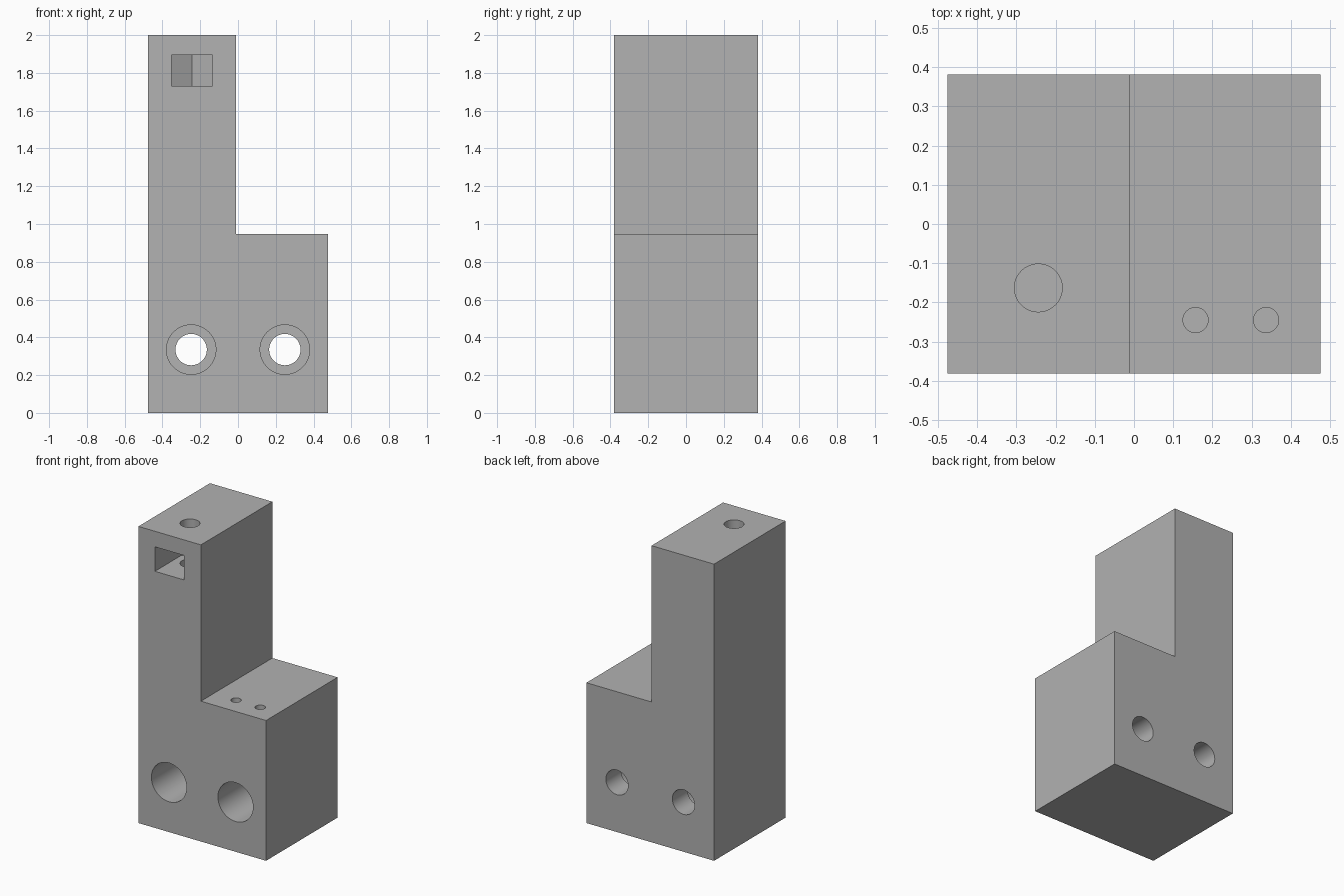
import bpy
import bmesh
import math
from mathutils import Matrix, Vector

cube = bpy.data.objects.get("Cube")
if cube:
    bpy.data.objects.remove(cube, do_unlink=True)

# One plain grey for the whole block
GREY = (0.445, 0.445, 0.445, 1.0)
grey = bpy.data.materials.new("plain grey")
grey.diffuse_color = GREY
grey.use_nodes = True
grey.node_tree.nodes["Principled BSDF"].inputs["Base Color"].default_value = GREY


def add_object(name, bm):
    bmesh.ops.recalc_face_normals(bm, faces=bm.faces)
    mesh = bpy.data.meshes.new(name)
    bm.to_mesh(mesh)
    bm.free()
    mesh.materials.append(grey)
    obj = bpy.data.objects.new(name, mesh)
    bpy.context.collection.objects.link(obj)
    return obj


def extrude_profile(name, points, direction):
    """Solid made by sweeping a closed outline along a straight direction."""
    bm = bmesh.new()
    face = bm.faces.new([bm.verts.new(p) for p in points])
    swept = bmesh.ops.extrude_face_region(bm, geom=[face], use_keep_orig=True)
    verts = [g for g in swept["geom"] if isinstance(g, bmesh.types.BMVert)]
    bmesh.ops.translate(bm, verts=verts, vec=direction)
    return add_object(name, bm)


def drill(name, radius, start, end):
    """Round cutter running between two points."""
    start, end = Vector(start), Vector(end)
    axis = end - start
    turn = axis.to_track_quat("Z", "Y").to_matrix().to_4x4()
    bm = bmesh.new()
    bmesh.ops.create_cone(bm, cap_ends=True, segments=64, radius1=radius,
                          radius2=radius, depth=axis.length,
                          matrix=Matrix.Translation((start + end) / 2) @ turn)
    return add_object(name, bm)


# Stepped block: an L outline swept from front to back
W, D, H = 0.476, 0.381, 2.0
STEP_X, STEP_Z = -0.01, 0.946
outline = [(-W, 0), (W, 0), (W, STEP_Z), (STEP_X, STEP_Z), (STEP_X, H), (-W, H)]
block = extrude_profile("stepped_block", [(x, -D, z) for x, z in outline], (0, 2 * D, 0))

cutters = []

# Counterbored mounting holes through the base
for side, x in (("right", -0.248), ("left", 0.248)):
    z = 0.335
    cutters.append(drill(side + "_mounting_bore", 0.083, (x, -D - 0.1, z), (x, D + 0.1, z)))
    cutters.append(drill(side + "_counterbore", 0.131, (x, -D - 0.1, z), (x, D - 0.16, z)))

# Nut slot: straight sides ending in the two back faces of a hexagon
cx, cy, half = -0.244, -0.163, 0.109
side_y = cy + half * math.tan(math.pi / 6)
tip_y = cy + half / math.cos(math.pi / 6)
slot = [(cx - half, -D - 0.1), (cx + half, -D - 0.1), (cx + half, side_y),
        (cx, tip_y), (cx - half, side_y)]
cutters.append(extrude_profile("nut_slot", [(x, y, 1.73) for x, y in slot], (0, 0, 0.165)))

# Screw hole from the top, passing through the nut slot
cutters.append(drill("top_screw_hole", 0.061, (cx, cy, H + 0.1), (cx, cy, 1.5)))

# Pair of small pin holes in the step
for side, x in (("right", 0.157), ("left", 0.337)):
    cutters.append(drill(side + "_pin_hole", 0.032, (x, -0.245, STEP_Z + 0.1), (x, -0.245, 0.65)))

# Cut everything, then discard the cutters
bpy.ops.object.select_all(action="DESELECT")
bpy.context.view_layer.objects.active = block
block.select_set(True)
for cutter in cutters:
    cutter.hide_render = True
    cut = block.modifiers.new(cutter.name, "BOOLEAN")
    cut.operation = "DIFFERENCE"
    cut.solver = "EXACT"
    cut.object = cutter
    bpy.ops.object.modifier_apply(modifier=cut.name)
    bpy.data.objects.remove(cutter, do_unlink=True)

bpy.ops.object.shade_smooth_by_angle(angle=math.radians(30))
